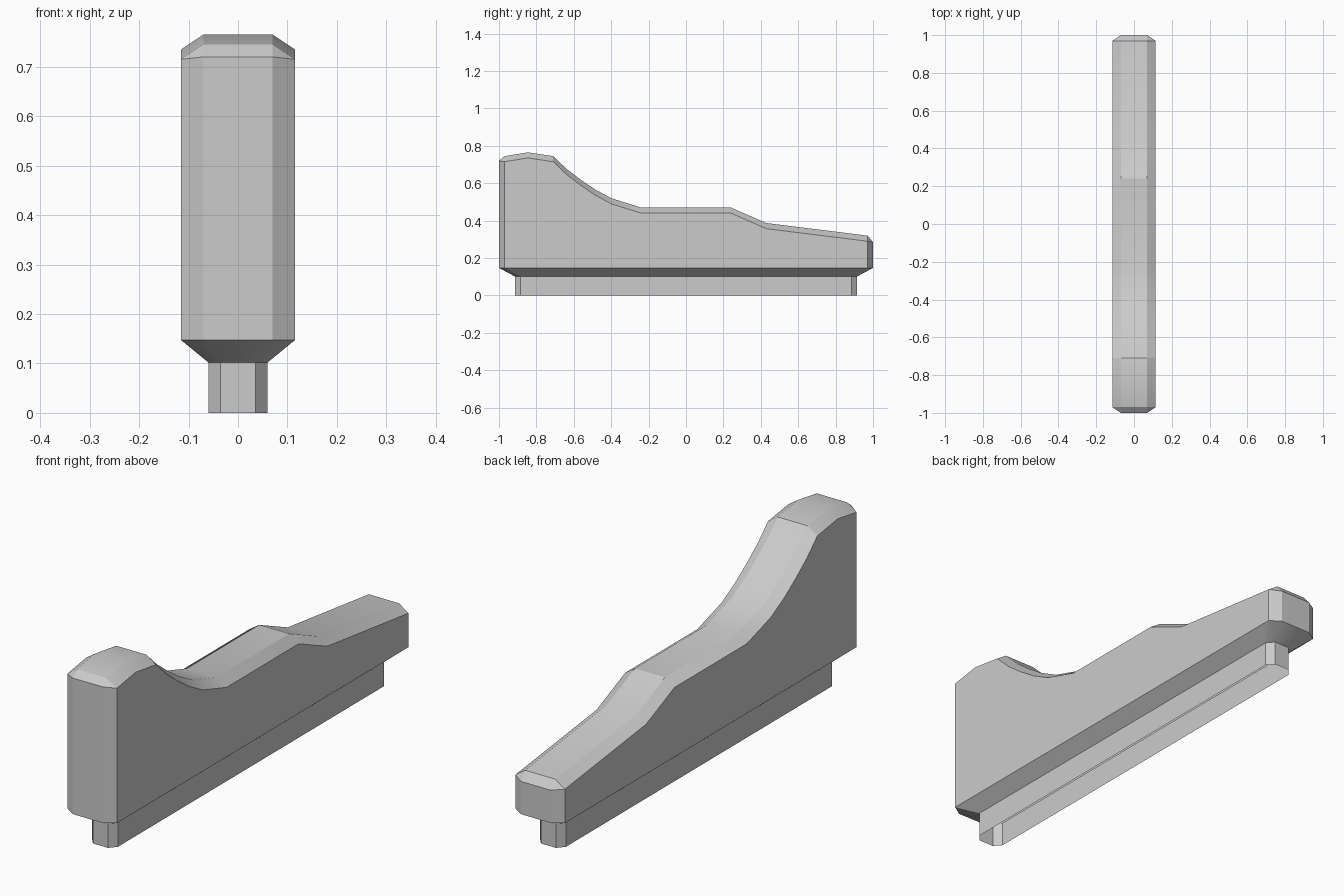
import bpy, bmesh, math

cube = bpy.data.objects.get("Cube")
if cube:
    bpy.data.objects.remove(cube, do_unlink=True)

stone = bpy.data.materials.new("grey stone")
stone.use_nodes = True
GREY = (0.6, 0.6, 0.6, 1)
stone.diffuse_color = GREY
stone.node_tree.nodes["Principled BSDF"].inputs["Base Color"].default_value = GREY

# Half widths of the wall and of its flat coping, and the coping bevel height
WALL, FLAT, BEVEL = 0.115, 0.07, 0.03
WALL_FOOT, PLINTH_TOP = 0.147, 0.102

# Ridge line from front to back: (y, z)
ridge = [(-0.97, 0.745), (-0.845, 0.765), (-0.71, 0.745), (-0.64, 0.678),
         (-0.57, 0.624), (-0.49, 0.569), (-0.4, 0.52), (-0.24, 0.47),
         (0.24, 0.47), (0.43, 0.387), (0.97, 0.32)]
FRONT_Z, BACK_Z = 0.72, 0.285

bm = bmesh.new()


def ring(hx, hy, inner_x, inner_y, z):
    """Rectangle in plan with cut corners."""
    quarter = [(inner_x, -hy), (hx, -inner_y), (hx, inner_y), (inner_x, hy)]
    plan = quarter + [(-x, -y) for x, y in quarter]
    return [bm.verts.new((x, y, z)) for x, y in plan]


def bridge(a, b):
    for i in range(len(a)):
        j = (i + 1) % len(a)
        bm.faces.new((a[i], a[j], b[j], b[i]))


# Hollow plinth and flared underside
foot = ring(WALL, 1, FLAT, 0.97, WALL_FOOT)
neck = ring(0.06, 0.915, 0.035, 0.885, PLINTH_TOP)
base = ring(0.06, 0.915, 0.035, 0.885, 0)
bridge(base, neck)
bridge(neck, foot)

# Walls, cut corners and bevelled edges of each side
crests, fronts, backs = [], [], []
for s in (1, -1):
    crest = [bm.verts.new((s * FLAT, y, z)) for y, z in ridge]
    edge = [bm.verts.new((s * WALL, y, z - BEVEL)) for y, z in ridge]
    front = bm.verts.new((s * FLAT, -1, FRONT_Z))
    back = bm.verts.new((s * FLAT, 1, BACK_Z))
    f0, f1, f2, f3 = foot[:4] if s == 1 else foot[:3:-1]
    bm.faces.new([f1, f2] + edge[::-1])
    bm.faces.new((f0, f1, edge[0], front))
    bm.faces.new((f2, f3, back, edge[-1]))
    bm.faces.new((front, edge[0], crest[0]))
    bm.faces.new((back, crest[-1], edge[-1]))
    for i in range(len(ridge) - 1):
        bm.faces.new((edge[i], edge[i + 1], crest[i + 1], crest[i]))
    crests.append([front] + crest + [back])
    fronts += [f0]
    backs += [f3]

# Flat coping and end walls
a, b = crests
for i in range(len(a) - 1):
    bm.faces.new((a[i], a[i + 1], b[i + 1], b[i]))
bm.faces.new((fronts[0], a[0], b[0], fronts[1]))
bm.faces.new((backs[0], backs[1], b[-1], a[-1]))

bmesh.ops.recalc_face_normals(bm, faces=bm.faces)
mesh = bpy.data.meshes.new("sloped_wall")
bm.to_mesh(mesh)
bm.free()
mesh.materials.append(stone)
wall = bpy.data.objects.new("sloped_wall", mesh)
bpy.context.collection.objects.link(wall)

# Soften only the gentle curve of the coping
for obj in bpy.context.selected_objects:
    obj.select_set(False)
wall.select_set(True)
bpy.context.view_layer.objects.active = wall
bpy.ops.object.shade_smooth_by_angle(angle=math.radians(20))
